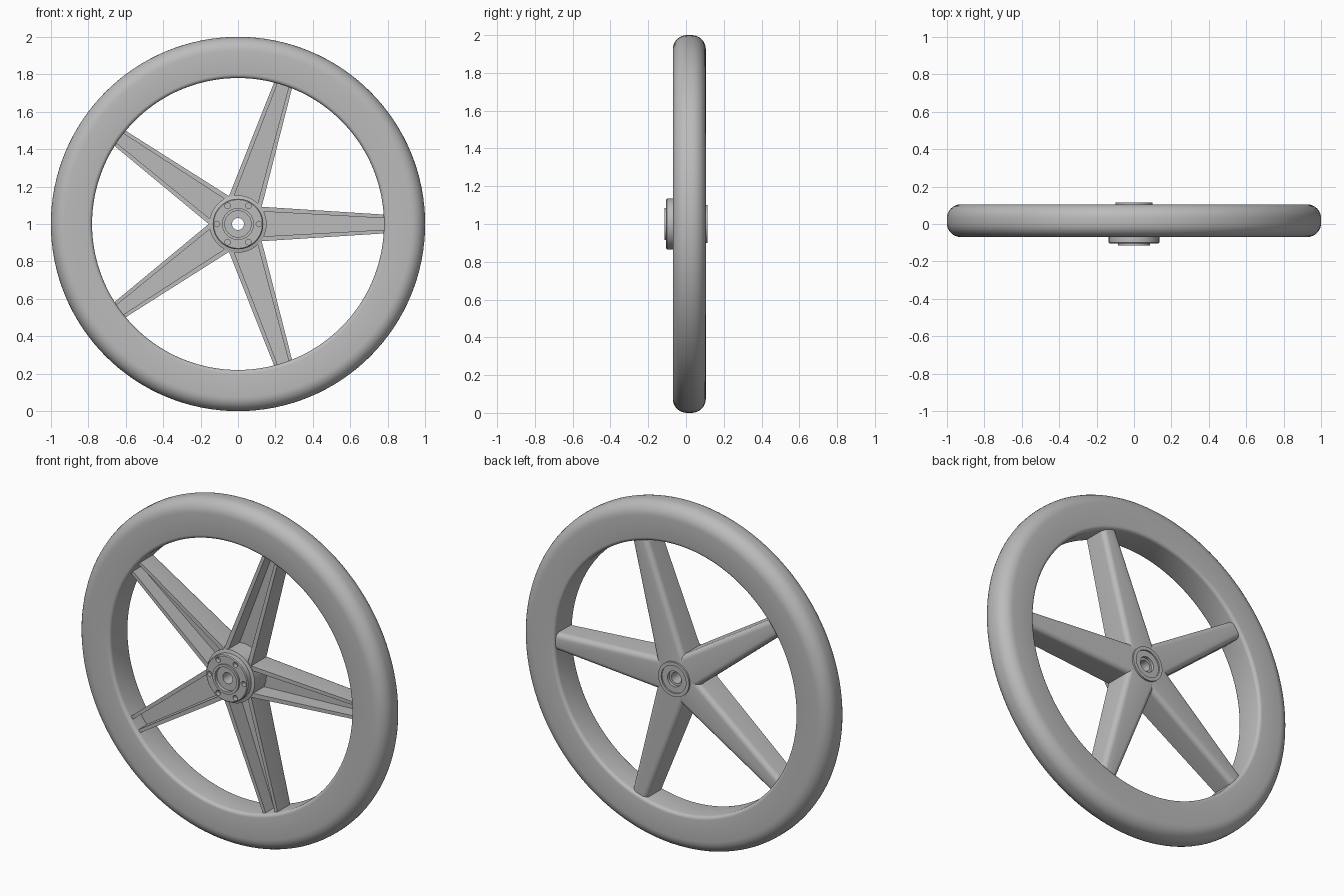
import bpy, bmesh, math
from mathutils import Matrix, Vector

if "Cube" in bpy.data.objects:
    bpy.data.objects.remove(bpy.data.objects["Cube"])

AXLE = Vector((0, 0, 1))

metal = bpy.data.materials.new("plain grey")
metal.diffuse_color = (0.5, 0.5, 0.5, 1)
metal.use_nodes = True
metal.node_tree.nodes["Principled BSDF"].inputs["Base Color"].default_value = metal.diffuse_color


def make_object(name, bm, angle=30):
    bmesh.ops.recalc_face_normals(bm, faces=bm.faces)
    mesh = bpy.data.meshes.new(name)
    bm.to_mesh(mesh)
    bm.free()
    obj = bpy.data.objects.new(name, mesh)
    bpy.context.collection.objects.link(obj)
    mesh.materials.append(metal)
    smooth(obj, angle)
    return obj


def smooth(obj, angle=30):
    bpy.ops.object.select_all(action='DESELECT')
    obj.select_set(True)
    bpy.context.view_layer.objects.active = obj
    bpy.ops.object.shade_smooth_by_angle(angle=math.radians(angle))


def polar(r, t, y, a):
    """Point at radius r and sideways offset t, turned by a about the axle."""
    return AXLE + Vector((r * math.cos(a) - t * math.sin(a), y,
                          r * math.sin(a) + t * math.cos(a)))


def skin(bm, rings, closed):
    """Join closed rings of points with quads."""
    rows = [[bm.verts.new(p) for p in ring] for ring in rings]
    n = len(rows[0])
    for i in range(len(rows) if closed else len(rows) - 1):
        a, b = rows[i], rows[(i + 1) % len(rows)]
        for j in range(n):
            k = (j + 1) % n
            bm.faces.new((a[j], a[k], b[k], b[j]))
    if not closed:
        bm.faces.new(rows[0])
        bm.faces.new(rows[-1])


def lathe(name, profile, steps=96):
    bm = bmesh.new()
    skin(bm, [[polar(r, 0, y, 2 * math.pi * i / steps) for r, y in profile]
              for i in range(steps)], True)
    return make_object(name, bm)


def corner(cx, cy, rad, start, n=8):
    """Quarter-circle of profile points."""
    return [(cx + rad * math.cos(math.radians(start + 90 * i / n)),
             cy + rad * math.sin(math.radians(start + 90 * i / n))) for i in range(n + 1)]


# Rim with broad outer rounding and tight inner rounding
R0, R1, Y0, Y1 = 0.78, 1.0, -0.07, 0.105
lathe("rim", corner(R1 - 0.075, Y1 - 0.075, 0.075, 0)
      + corner(R0 + 0.02, Y1 - 0.02, 0.02, 90, 4)
      + corner(R0 + 0.02, Y0 + 0.02, 0.02, 180, 4)
      + corner(R1 - 0.075, Y0 + 0.075, 0.075, 270), 128)

# Hub: stepped front flange, back collar and axle bore
hub = lathe("hub", [
    (0.032, -0.095), (0.07, -0.095), (0.07, -0.115), (0.085, -0.115),
    (0.085, -0.105), (0.13, -0.105), (0.135, -0.10), (0.135, -0.07),
    (0.153, -0.065), (0.153, 0.06), (0.10, 0.06), (0.10, 0.115),
    (0.08, 0.115), (0.08, 0.107), (0.045, 0.107), (0.045, 0.09), (0.032, 0.09)])

# Six bolt holes cut into the flange
bm = bmesh.new()
for i in range(6):
    place = (Matrix.Translation(polar(0.112, 0, -0.105, math.radians(60 * i)))
             @ Matrix.Rotation(math.pi / 2, 4, 'X'))
    bmesh.ops.create_cone(bm, cap_ends=True, segments=16, radius1=0.015,
                          radius2=0.015, depth=0.05, matrix=place)
cutter = make_object("bolt_hole_cutter", bm)
cutter.hide_render = True
holes = hub.modifiers.new("bolt_holes", 'BOOLEAN')
holes.object = cutter
holes.solver = 'EXACT'
bpy.context.view_layer.objects.active = hub
bpy.ops.object.modifier_apply(modifier=holes.name)
bpy.data.objects.remove(cutter)
smooth(hub)


# Spokes: tapered channels, open at the front and rounded at the back
def channel(half, wall, front, floor, back):
    c = 0.03
    right = [(half - wall, floor), (half - wall, front), (half, front)]
    right += corner(half - c, back - c, c, 0, 5)
    return right + [(-t, y) for t, y in reversed(right)]


inner = (0.08, channel(0.095, 0.026, -0.06, 0.045, 0.105))
outer = (0.80, channel(0.049, 0.019, -0.045, 0.03, 0.09))
for i in range(5):
    a = math.radians(72 * i)
    bm = bmesh.new()
    skin(bm, [[polar(r, t, y, a) for t, y in section] for r, section in (inner, outer)], False)
    make_object("spoke_%d" % (i + 1), bm)
